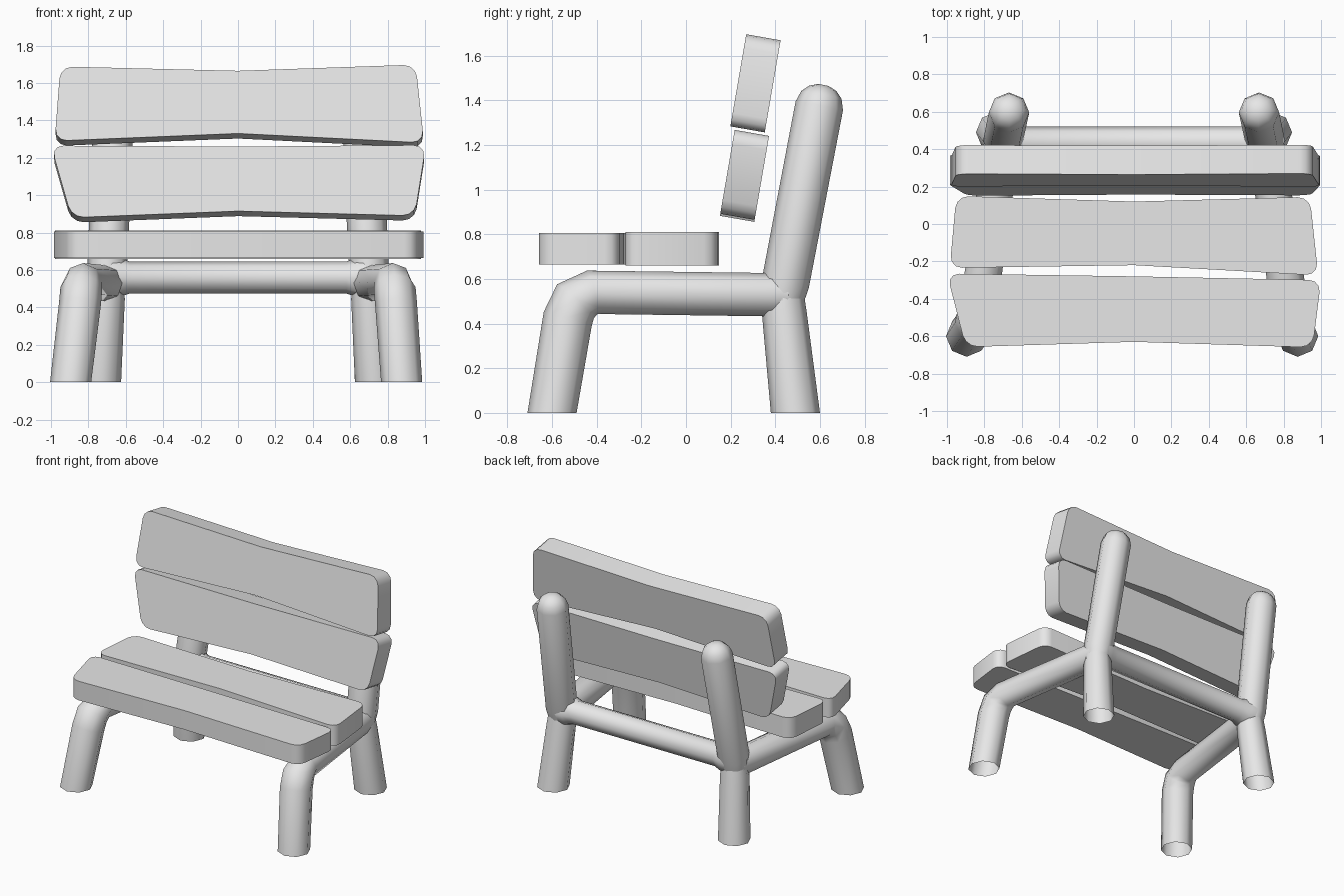
import bpy
import bmesh
import math
from mathutils import Vector

if "Cube" in bpy.data.objects:
    bpy.data.objects.remove(bpy.data.objects["Cube"], do_unlink=True)

grey = bpy.data.materials.new("light grey")
grey.use_nodes = True
grey.diffuse_color = (0.8, 0.8, 0.8, 1)
grey.node_tree.nodes["Principled BSDF"].inputs["Base Color"].default_value = (0.8, 0.8, 0.8, 1)


def finish(name, bm, angle):
    bmesh.ops.recalc_face_normals(bm, faces=bm.faces)
    mesh = bpy.data.meshes.new(name)
    bm.to_mesh(mesh)
    bm.free()
    mesh.materials.append(grey)
    obj = bpy.data.objects.new(name, mesh)
    bpy.context.collection.objects.link(obj)
    bpy.ops.object.select_all(action="DESELECT")
    obj.select_set(True)
    bpy.context.view_layer.objects.active = obj
    bpy.ops.object.shade_smooth_by_angle(angle=math.radians(angle))
    return obj


def tube(name, path, radii, ref, cap_end=False, sides=8):
    """Sweep a ring along a path; rings on the ground stay level."""
    bm = bmesh.new()
    pts = [Vector(p) for p in path]
    rings = []
    for i, p in enumerate(pts):
        before = (p - pts[i - 1]).normalized() if i else Vector()
        after = (pts[i + 1] - p).normalized() if i < len(pts) - 1 else Vector()
        t = Vector((0, 0, 1)) if p.z == 0 else (before + after).normalized()
        u = Vector(ref)
        u = (u - t * u.dot(t)).normalized()
        v = t.cross(u)
        angles = [math.tau * k / sides for k in range(sides)]
        rings.append([bm.verts.new(p + radii[i] * (math.cos(a) * u + math.sin(a) * v))
                      for a in angles])
    for a, b in zip(rings, rings[1:]):
        for k in range(sides):
            n = (k + 1) % sides
            bm.faces.new((a[k], a[n], b[n], b[k]))
    if cap_end:
        bm.faces.new(rings[-1])
    return finish(name, bm, 60)


def plank(name, outline, origin, up, depth):
    """Six-point outline with rounded corners, extruded along depth."""
    bm = bmesh.new()
    base = [Vector(origin) + Vector((x, 0, 0)) + v * Vector(up) for x, v in outline]
    front = [bm.verts.new(p) for p in base]
    back = [bm.verts.new(p + Vector(depth)) for p in base]
    bm.faces.new(front)
    bm.faces.new(back[::-1])
    n = len(base)
    for i in range(n):
        j = (i + 1) % n
        bm.faces.new((front[i], back[i], back[j], front[j]))
    # round the four outer corners, leave the middle kinks alone
    corners = [bm.edges.get((f, b)) for f, b in zip(front, back) if abs(f.co.x) > 0.5]
    bmesh.ops.bevel(bm, geom=corners, offset=0.065, segments=3, profile=0.5, affect="EDGES")
    return finish(name, bm, 40)


# Frame: each side has a bent front leg with rail, a rear leg and a back post
for side, s in (("right", -1), ("left", 1)):
    tube(side + "_front_leg_and_rail",
         [(s * 0.885 - 0.01, -0.6, 0), (s * 0.845, -0.53, 0.42), (s * 0.838, -0.495, 0.5),
          (s * 0.828, -0.42, 0.54), (s * 0.72, 0.34, 0.53), (s * 0.7, 0.44, 0.53)],
         [0.11, 0.112, 0.112, 0.1, 0.097, 0.1], (1, 0, 0))
    tube(side + "_rear_leg",
         [(s * 0.735, 0.49, 0), (s * 0.705, 0.44, 0.45), (s * 0.7, 0.435, 0.55)],
         [0.11, 0.1, 0.09], (1, 0, 0))
    top = Vector((s * 0.668, 0.597, 1.375))
    axis = (top - Vector((s * 0.7, 0.43, 0.5))).normalized()
    dome = [top + axis * h for h in (0.05, 0.08, 0.095)]
    tube(side + "_back_post",
         [(s * 0.7, 0.425, 0.47), (s * 0.7, 0.445, 0.58), top] + dome,
         [0.09, 0.107, 0.108, 0.092, 0.062, 0.025], (1, 0, 0), cap_end=True)

tube("rear_cross_rail",
     [(x, 0.435, 0.56) for x in (-0.69, -0.635, -0.58, 0.58, 0.635, 0.69)],
     [0.11, 0.105, 0.086, 0.086, 0.105, 0.11], (0, 1, 0))

# Seat planks, drawn in plan
plank("front_seat_plank",
      [(-1.0, -0.265), (0, -0.28), (1.0, -0.3), (0.955, -0.66), (0, -0.63), (-0.9, -0.658)],
      (0, 0, 0.805), (0, 1, 0), (0, 0, -0.14))
plank("rear_seat_plank",
      [(-0.95, 0.15), (0, 0.12), (0.94, 0.145), (0.985, -0.275), (0, -0.22), (-0.985, -0.235)],
      (0, 0, 0.81), (0, 1, 0), (0, 0, -0.15))

# Back planks, drawn by height on a leaning plane
lean = (0, 0.172, 1)
depth = (0, 0.154, -0.027)
plank("lower_back_plank",
      [(-1.0, 1.265), (0, 1.26), (1.005, 1.268), (0.945, 0.89), (0, 0.915), (-0.89, 0.88)],
      (0, 0, 0), lean, depth)
plank("upper_back_plank",
      [(-0.95, 1.688), (0, 1.665), (0.95, 1.698), (0.995, 1.28), (0, 1.33), (-0.98, 1.29)],
      (0, -0.022, 0), lean, depth)
